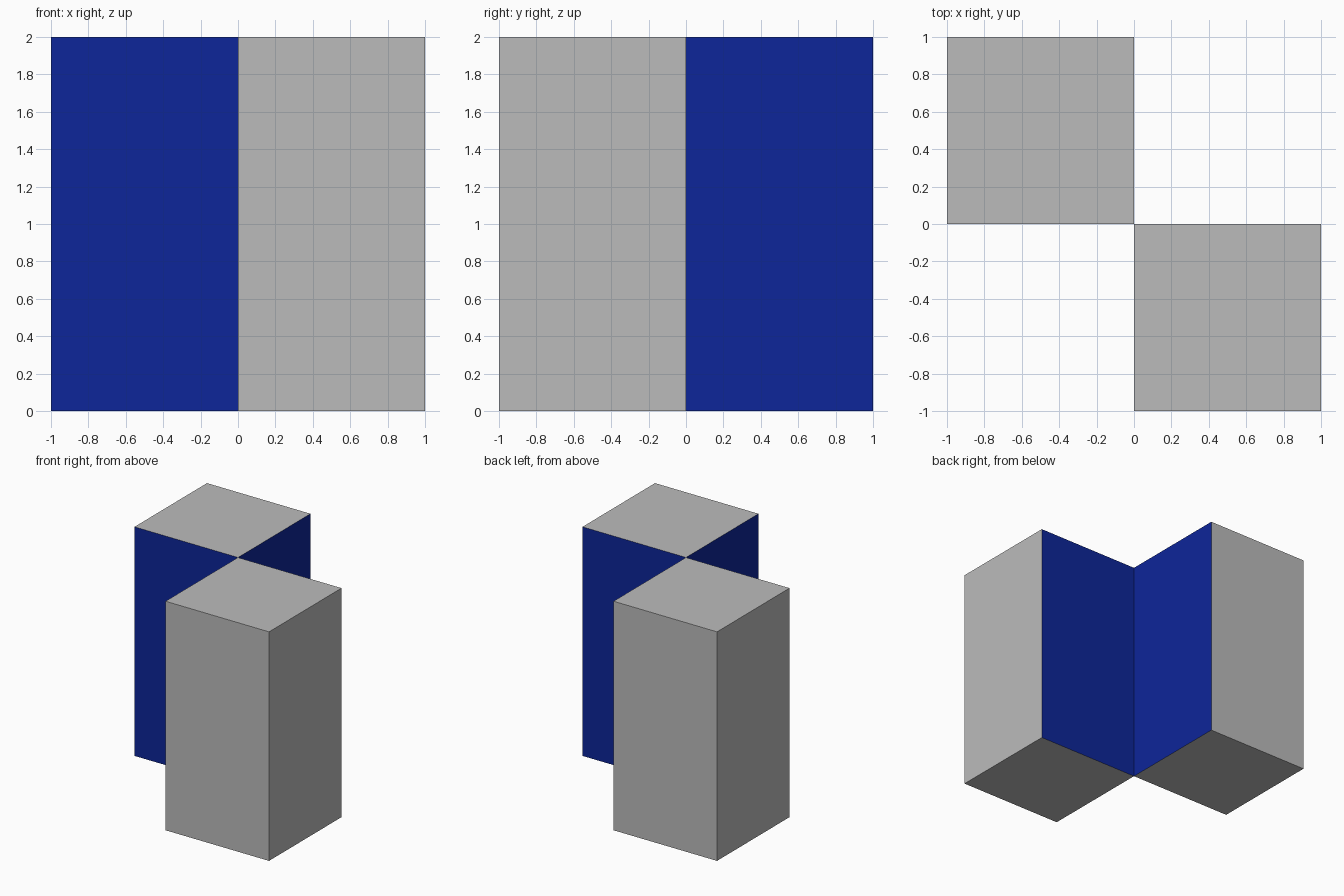
import bpy
from mathutils import Vector

if "Cube" in bpy.data.objects:
    bpy.data.objects.remove(bpy.data.objects["Cube"])

blue = bpy.data.materials.new("blue")
blue.diffuse_color = (0.004, 0.019, 0.32, 1)
blue.use_nodes = True
blue.node_tree.nodes["Principled BSDF"].inputs["Base Color"].default_value = blue.diffuse_color
grey = bpy.data.materials.new("grey")
grey.diffuse_color = (0.5, 0.5, 0.5, 1)
grey.use_nodes = True
grey.node_tree.nodes["Principled BSDF"].inputs["Base Color"].default_value = grey.diffuse_color


def pillar(name, sx, sy):
    """Square pillar in one quadrant; the two sides facing the centre are blue."""
    bpy.ops.mesh.primitive_cube_add(size=1)
    ob = bpy.context.object
    ob.name = name
    for v in ob.data.vertices:
        v.co = Vector((v.co.x + sx / 2, v.co.y + sy / 2, (v.co.z + 0.5) * 2))
    ob.data.materials.append(grey)
    ob.data.materials.append(blue)
    inward = Vector((-sx, -sy, 0))
    for p in ob.data.polygons:
        p.material_index = int(p.normal.dot(inward) > 0.5)


# Two pillars touching along the central vertical edge
pillar("back_left_pillar", -1, 1)
pillar("front_right_pillar", 1, -1)
